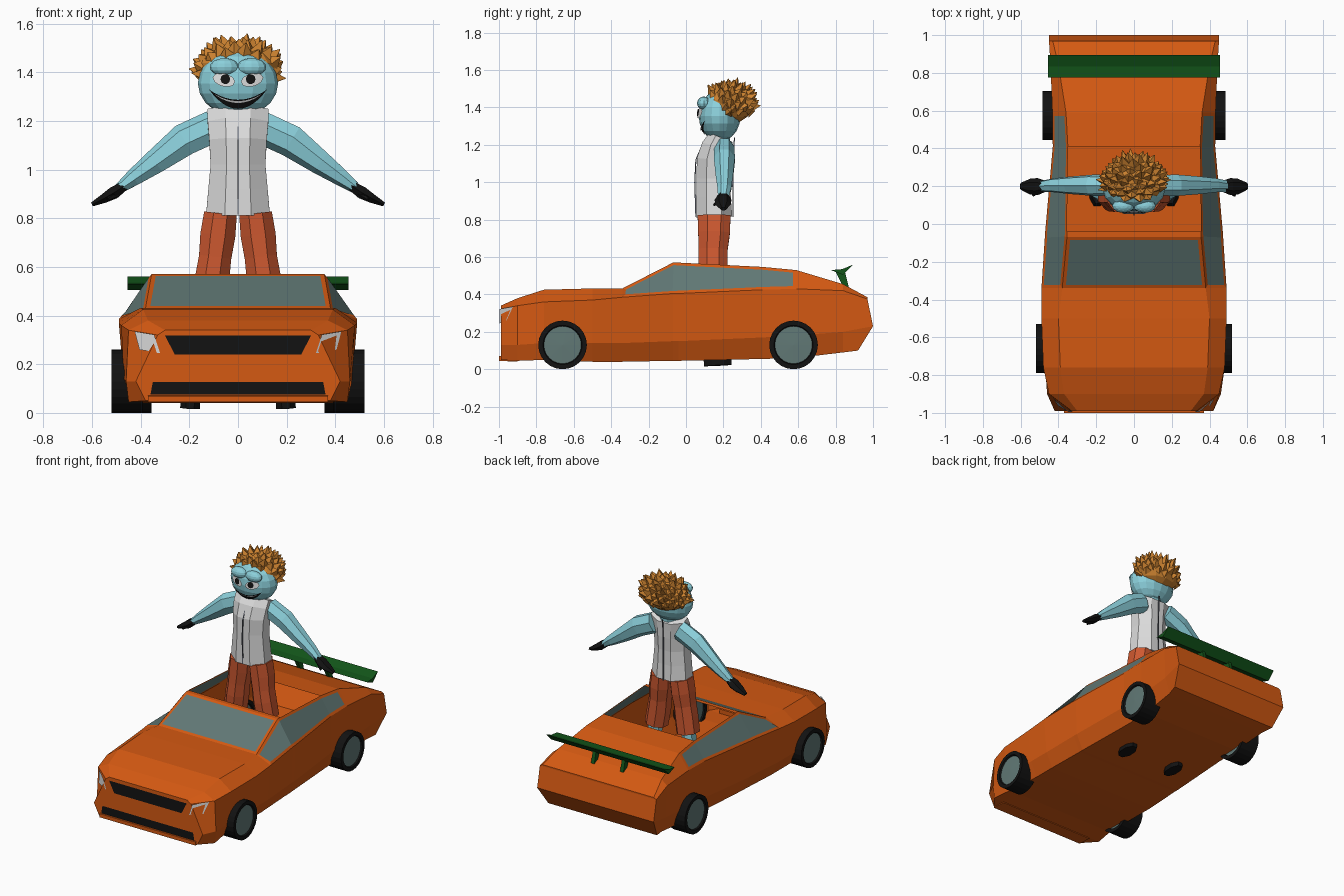
import bpy, bmesh, math, random
from mathutils import Vector, Matrix

random.seed(4)
cube = bpy.data.objects.get("Cube")
if cube:
    bpy.data.objects.remove(cube, do_unlink=True)


def material(name, r, g, b):
    mat = bpy.data.materials.new(name)
    mat.use_nodes = True
    mat.diffuse_color = (r, g, b, 1)
    node = next(n for n in mat.node_tree.nodes if n.type == 'BSDF_PRINCIPLED')
    node.inputs["Base Color"].default_value = (r, g, b, 1)
    node.inputs["Roughness"].default_value = .8
    return mat


ORANGE = material("orange paint", .66, .1, .006)
GLASS = material("grey glass", .12, .19, .18)
BLACK = material("black rubber", .006, .006, .006)
GREEN = material("dark green", .006, .09, .01)
SKIN = material("light blue skin", .26, .63, .71)
WHITE = material("off white", .72, .72, .72)
PANTS = material("red orange cloth", .62, .1, .03)
HAIR = material("golden brown hair", .62, .23, .03)
ZIP = material("zip grey", .12, .13, .16)


def finish(bm, name, *mats, recalc=True):
    if recalc:
        bmesh.ops.recalc_face_normals(bm, faces=bm.faces)
    mesh = bpy.data.meshes.new(name)
    bm.to_mesh(mesh)
    bm.free()
    for m in mats:
        mesh.materials.append(m)
    obj = bpy.data.objects.new(name, mesh)
    bpy.context.collection.objects.link(obj)
    return obj


def tube(bm, path, sides=8, turn=.5):
    """Loft of rings; each path point is x, y, z, radius, depth radius."""
    rings = []
    for i, p in enumerate(path):
        a, b = path[max(i - 1, 0)], path[min(i + 1, len(path) - 1)]
        d = (Vector(b[:3]) - Vector(a[:3])).normalized()
        ref = Vector((0, 1, 0)) if abs(d.y) < .8 else Vector((1, 0, 0))
        u = d.cross(ref).normalized()
        v = u.cross(d)
        ring = []
        for k in range(sides):
            t = math.tau * (k + turn) / sides
            ring.append(bm.verts.new(Vector(p[:3]) + u * p[3] * math.cos(t) + v * p[4] * math.sin(t)))
        rings.append(ring)
    for r, s in zip(rings, rings[1:]):
        for k in range(sides):
            n = (k + 1) % sides
            bm.faces.new((r[k], r[n], s[n], s[k]))
    bm.faces.new(rings[0])
    bm.faces.new(rings[-1])


def limb(name, path, mat, sides=8):
    bm = bmesh.new()
    tube(bm, path, sides)
    return finish(bm, name, mat)


def mirrored(path, s):
    return [(p[0] * s, *p[1:]) for p in path]


def plate(name, points, mat):
    bm = bmesh.new()
    bm.faces.new([bm.verts.new(p) for p in points])
    return finish(bm, name, mat, recalc=False)


def extrude_x(name, profile, x0, x1, mat):
    bm = bmesh.new()
    ends = [[bm.verts.new((x, y, z)) for y, z in profile] for x in (x0, x1)]
    n = len(profile)
    for k in range(n):
        bm.faces.new((ends[0][k], ends[0][(k + 1) % n], ends[1][(k + 1) % n], ends[1][k]))
    for e in ends:
        bm.faces.new(e)
    return finish(bm, name, mat)


def ball(bm, centre, radii, u=12, v=8):
    m = Matrix.Translation(centre) @ Matrix.Diagonal((*radii, 1))
    bmesh.ops.create_uvsphere(bm, u_segments=u, v_segments=v, radius=1, matrix=m)


# Car body: y, then x and z of the sill, lower side, shoulder and deck edge
SECTIONS = [
    (-.99, .38, .05, .42, .13, .33, .32, .3, .34),
    (-.9, .45, .045, .46, .13, .45, .34, .37, .38),
    (-.76, .43, .05, .47, .14, .48, .36, .39, .425),
    (-.5, .42, .04, .47, .14, .49, .37, .4, .432),
    (-.34, .42, .04, .47, .14, .49, .385, .38, .432),
    (-.07, .41, .045, .46, .15, .472, .405, .355, .57),
    (-.04, .41, .045, .46, .15, .47, .405, .355, .57),
    (.41, .39, .055, .43, .17, .43, .425, .35, .547),
    (.59, .39, .06, .43, .18, .432, .43, .36, .53),
    (.84, .4, .09, .435, .2, .442, .42, .4, .455),
    (.97, .42, .1, .45, .23, .45, .375, .43, .385),
]
bm = bmesh.new()
rings = []
for y, *v in SECTIONS:
    half = [(v[i], y, v[i + 1]) for i in range(0, 8, 2)]
    full = half + [(-x, b, z) for x, b, z in reversed(half)]
    rings.append([bm.verts.new(p) for p in full])
for k in (0, 7):
    rings[-1][k].co.y = .92
for k in (1, 6):
    rings[-1][k].co.y = 1
panel = {}
for i, (r, s) in enumerate(zip(rings, rings[1:])):
    for k in range(8):
        n = (k + 1) % 8
        panel[i, k] = bm.faces.new((r[k], r[n], s[n], s[k]))
for r in (rings[0], rings[-1]):
    for k in range(3):
        bm.faces.new((r[k], r[k + 1], r[6 - k], r[7 - k]))
bmesh.ops.recalc_face_normals(bm, faces=bm.faces)
# Windscreen and side windows are inset glass, the roof is open
for group in ([(4, 3)], [(i, 2) for i in range(4, 8)], [(i, 4) for i in range(4, 8)]):
    glass = [panel[g] for g in group]
    rim = bmesh.ops.inset_region(bm, faces=glass, thickness=.018, use_even_offset=True)["faces"]
    for f in glass:
        f.material_index = 1
    for f in rim:
        f.material_index = 0
bmesh.ops.delete(bm, geom=[panel[6, 3]], context='FACES')
finish(bm, "car_body", ORANGE, GLASS, recalc=False)

extrude_x("front_splitter", [(-1, .045), (-1, .07), (-.9, .075), (-.9, .04)], -.37, .37, ORANGE)
plate("upper_grille", [(-.26, -.995, .24), (.26, -.995, .24), (.3, -.995, .318), (-.3, -.995, .318)], BLACK)
plate("lower_grille", [(-.36, -.996, .075), (.36, -.996, .075), (.35, -.996, .128), (-.35, -.996, .128)], BLACK)
for s, side in ((1, "left"), (-1, "right")):
    lamp = [(.32, -.996, .245), (.405, -.96, .26), (.425, -.925, .335), (.345, -.996, .322)]
    plate(side + "_headlight", mirrored(lamp, s)[::s], WHITE)

# Wheels with dished rims
for s, side in ((1, "left"), (-1, "right")):
    for end, y, outer in (("front", -.66, .52), ("rear", .575, .485)):
        bm = bmesh.new()
        m = Matrix.Translation((s * (outer - .065), y, .13)) @ Matrix.Rotation(math.pi / 2, 4, 'Y')
        bmesh.ops.create_cone(bm, cap_ends=True, segments=24, radius1=.13, radius2=.13, depth=.13, matrix=m)
        caps = [f for f in bm.faces if len(f.verts) > 4]
        bmesh.ops.inset_individual(bm, faces=caps, thickness=.025)
        bmesh.ops.inset_individual(bm, faces=caps, thickness=.005, depth=-.01)
        for f in caps:
            f.material_index = 1
        bmesh.ops.poke(bm, faces=caps, offset=.004)
        finish(bm, f"{end}_{side}_wheel", BLACK, GLASS)

# Rear wing
extrude_x("rear_wing", [(.775, .53), (.835, .535), (.895, .56), (.84, .505)], -.455, .455, GREEN)
for s, side in ((1, "left"), (-1, "right")):
    strut = [(.8, .52), (.85, .52), (.87, .44), (.835, .45)]
    extrude_x(side + "_wing_strut", strut, s * .1, s * .125, GREEN)

# Vest with zip lines front and back
limb("vest", [(0, .15, .815, .142, .105), (0, .147, .92, .132, .1), (0, .147, 1.02, .122, .098),
              (0, .15, 1.12, .128, .1), (0, .165, 1.19, .135, .088), (0, .185, 1.24, .135, .07)], WHITE)
for name, ys in (("front_zip", (.05, .044, .05, .08, .115)), ("back_zip", (.249, .247, .25, .252, .257))):
    zs = (.815, 1, 1.12, 1.19, 1.24)
    edge = list(zip(ys, zs))
    extrude_x(name, edge + [(y + .006, z) for y, z in reversed(edge)], -.003, .003, ZIP)
limb("neck", [(0, .18, 1.2, .07, .06), (0, .18, 1.3, .07, .06)], SKIN)

# Arms, gloves, legs and shoes
ARM = [(.1, .205, 1.175, .07, .055), (.22, .205, 1.12, .07, .058), (.34, .205, 1.03, .052, .048),
       (.43, .205, .965, .036, .038), (.49, .2, .92, .022, .03)]
GLOVE = [(.465, .2, .935, .022, .028), (.51, .198, .905, .03, .045), (.55, .198, .882, .022, .042),
         (.6, .2, .857, .01, .018)]
THUMB = [(.5, .18, .9, .016, .014), (.535, .15, .878, .007, .007)]
TROUSER = [(.072, .15, .82, .073, .095), (.083, .15, .73, .078, .092), (.094, .145, .64, .072, .084),
           (.105, .145, .56, .076, .084), (.122, .15, .45, .076, .08)]
SHIN = [(.12, .15, .48, .045, .05), (.15, .155, .3, .045, .05), (.19, .165, .07, .035, .04)]
SHOE = [(.19, .165, .09, .035, .06), (.195, .168, .06, .044, .08), (.197, .17, .02, .044, .08)]
for s, side in ((1, "left"), (-1, "right")):
    limb(side + "_arm", mirrored(ARM, s), SKIN, 7)
    limb(side + "_glove", mirrored(GLOVE, s), BLACK, 6)
    limb(side + "_thumb", mirrored(THUMB, s), BLACK, 5)
    limb(side + "_trouser_leg", mirrored(TROUSER, s), PANTS)
    limb(side + "_shin", mirrored(SHIN, s), SKIN, 6)
    limb(side + "_shoe", mirrored(SHOE, s), BLACK)

# Head with heavy brows
CENTRE, RADII = Vector((0, .18, 1.355)), Vector((.165, .112, .137))
bm = bmesh.new()
ball(bm, CENTRE, RADII, 16, 10)
for s in (1, -1):
    ball(bm, (s * .056, .095, 1.422), (.06, .036, .036))
finish(bm, "head", SKIN)


def face_patch(name, cx, half, top, bottom, mat, lift):
    """Thin strip that follows the front of the head."""
    bm = bmesh.new()
    last = None
    for i in range(13):
        t = i / 6 - 1
        x = cx + half * t
        pair = []
        for z in (bottom(t), top(t)):
            q = 1 - (x / RADII.x) ** 2 - ((z - CENTRE.z) / RADII.z) ** 2
            pair.append(bm.verts.new((x, CENTRE.y - RADII.y * math.sqrt(max(q, 0)) - lift, z)))
        if last:
            bm.faces.new((last[0], pair[0], pair[1], last[1]))
        last = pair
    finish(bm, name, mat, recalc=False)


def arc(t):
    return math.sqrt(max(0, 1 - t * t))


face_patch("mouth", 0, .12, lambda t: 1.287 + .043 * t * t, lambda t: 1.25 + .08 * t * t, BLACK, .006)
face_patch("teeth", 0, .1, lambda t: 1.282 + .03 * t * t, lambda t: 1.274 + .038 * t * t, WHITE, .009)
for s, side in ((1, "left"), (-1, "right")):
    cx = s * .058
    face_patch(side + "_eye", cx, .046, lambda t: 1.37 + .025 * arc(t) + .008 * s * t,
               lambda t: 1.37 - .028 * arc(t) + .008 * s * t, WHITE, .008)
    face_patch(side + "_pupil", s * .052, .02, lambda t: 1.372 + .02 * arc(t),
               lambda t: 1.372 - .02 * arc(t), BLACK, .012)

# Spiky hair
bm = bmesh.new()
base, size = Vector((0, .23, 1.415)), Vector((.168, .125, .105))
ball(bm, base, size, 11, 7)
COUNT = 90
for i in range(COUNT):
    z = 1 - 1.4 * (i + .5) / COUNT
    t = i * 2.4
    r = math.sqrt(1 - z * z)
    d = Vector((r * math.cos(t), r * math.sin(t), z))
    if d.y < -.35 and z < .45:
        continue
    p = base + d * size * .9
    tip = p + (d + Vector((0, .15, .35))).normalized() * random.uniform(.03, .06)
    tube(bm, [(*p, .036, .03), (*tip, .002, .002)], 4, random.random())
finish(bm, "hair", HAIR)
